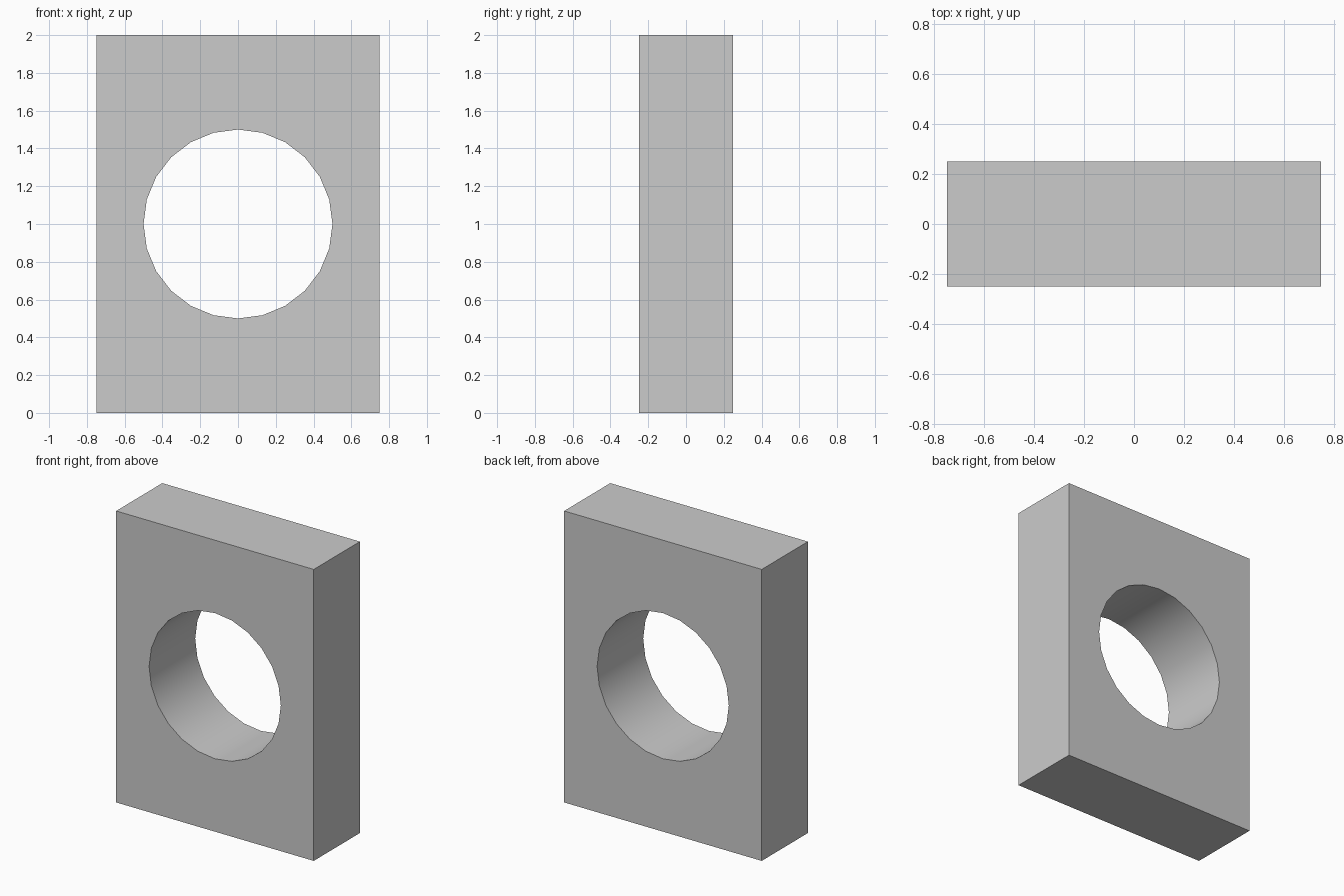
import bpy
import math

if "Cube" in bpy.data.objects:
    bpy.data.objects.remove(bpy.data.objects["Cube"])

WIDTH, DEPTH, HEIGHT = 1.5, 0.5, 2.0
HOLE_RADIUS, HOLE_SIDES = 0.5, 24

# Rectangular plate standing on the floor
bpy.ops.mesh.primitive_cube_add(size=1, location=(0, 0, HEIGHT / 2))
plate = bpy.context.object
plate.name = "plate_with_round_hole"
plate.scale = (WIDTH, DEPTH, HEIGHT)
bpy.ops.object.transform_apply(location=True, rotation=True, scale=True)

# Cylinder that cuts the hole from front to back
bpy.ops.mesh.primitive_cylinder_add(
    vertices=HOLE_SIDES, radius=HOLE_RADIUS, depth=DEPTH * 2,
    location=(0, 0, HEIGHT / 2), rotation=(math.pi / 2, 0, 0))
cutter = bpy.context.object
cutter.name = "hole_cutter"
cutter.hide_render = True

# Cut the hole, then discard the cutter
cut = plate.modifiers.new("round_hole", 'BOOLEAN')
cut.operation = 'DIFFERENCE'
cut.solver = 'EXACT'
cut.object = cutter
bpy.ops.object.select_all(action='DESELECT')
plate.select_set(True)
bpy.context.view_layer.objects.active = plate
bpy.ops.object.modifier_apply(modifier=cut.name)
bpy.data.objects.remove(cutter, do_unlink=True)

# Smooth hole wall, sharp plate edges
bpy.ops.object.shade_smooth_by_angle(angle=math.radians(30))
